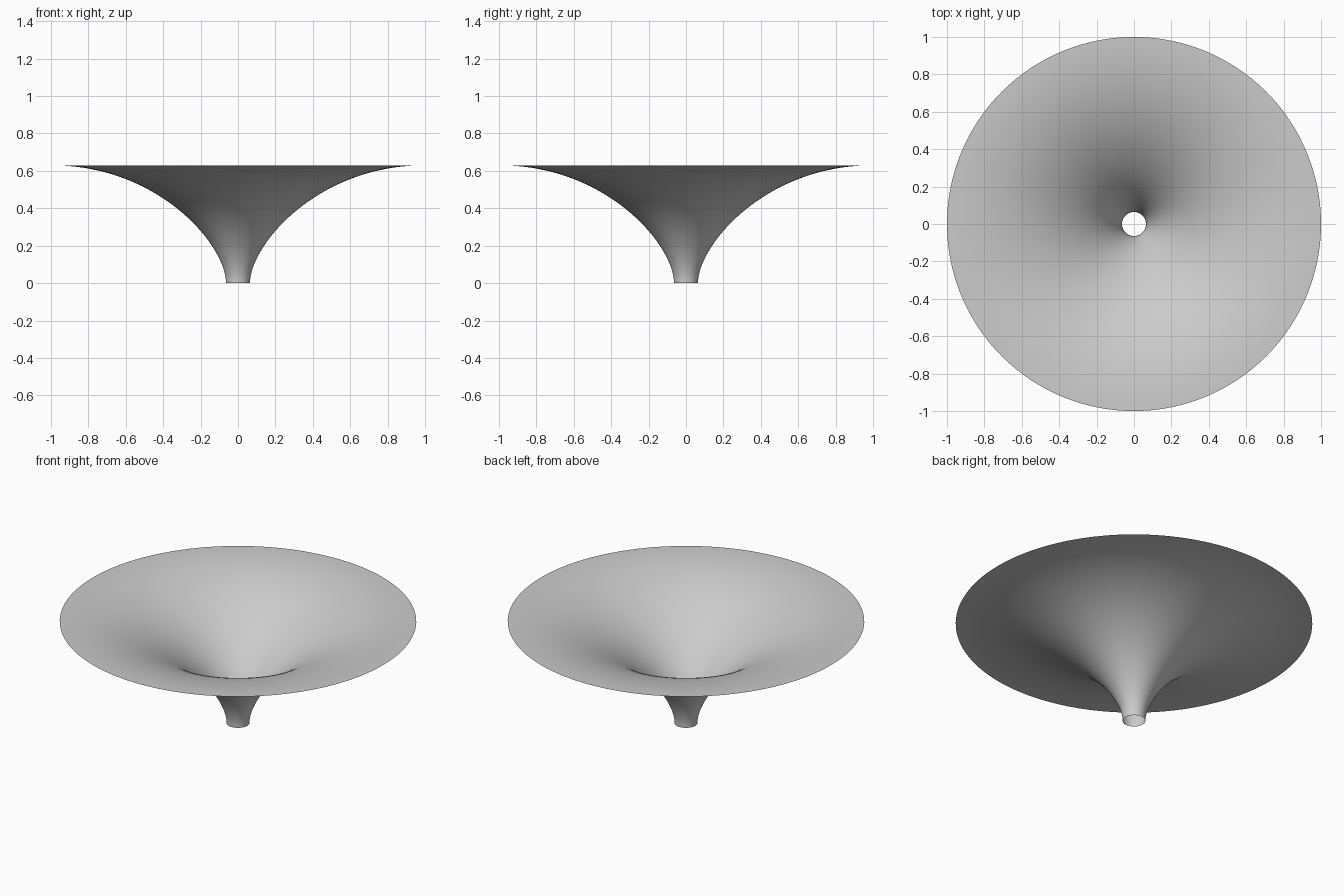
import bpy
import bmesh
import math
from mathutils import Vector
from mathutils.geometry import interpolate_bezier

cube = bpy.data.objects.get("Cube")
if cube:
    bpy.data.objects.remove(cube, do_unlink=True)

# Material
grey = bpy.data.materials.new("plain grey")
grey.use_nodes = True
colour = (0.6, 0.6, 0.6, 1)
grey.diffuse_color = colour
grey.node_tree.nodes["Principled BSDF"].inputs["Base Color"].default_value = colour

# Funnel profile: upright at the spout, level at the rim
SPOUT, RIM, HEIGHT = 0.064, 1.0, 0.63
profile = interpolate_bezier(
    Vector((SPOUT, 0, 0)), Vector((SPOUT, 0, 0.2)),
    Vector((0.42, 0, HEIGHT)), Vector((RIM, 0, HEIGHT)), 40)

# Open single-sheet funnel, turned around the vertical axis
bm = bmesh.new()
verts = [bm.verts.new(p) for p in profile]
edges = [bm.edges.new(pair) for pair in zip(verts, verts[1:])]
bmesh.ops.spin(bm, geom=verts + edges, cent=(0, 0, 0), axis=(0, 0, 1),
               angle=math.tau, steps=128, use_merge=True)
bmesh.ops.remove_doubles(bm, verts=bm.verts, dist=0.0001)
bm.normal_update()

# Faces point up and inwards
flipped = [f for f in bm.faces if f.normal.z < 0]
bmesh.ops.reverse_faces(bm, faces=flipped)
for face in bm.faces:
    face.smooth = True

mesh = bpy.data.meshes.new("funnel")
bm.to_mesh(mesh)
bm.free()
mesh.materials.append(grey)
funnel = bpy.data.objects.new("funnel", mesh)
bpy.context.collection.objects.link(funnel)
